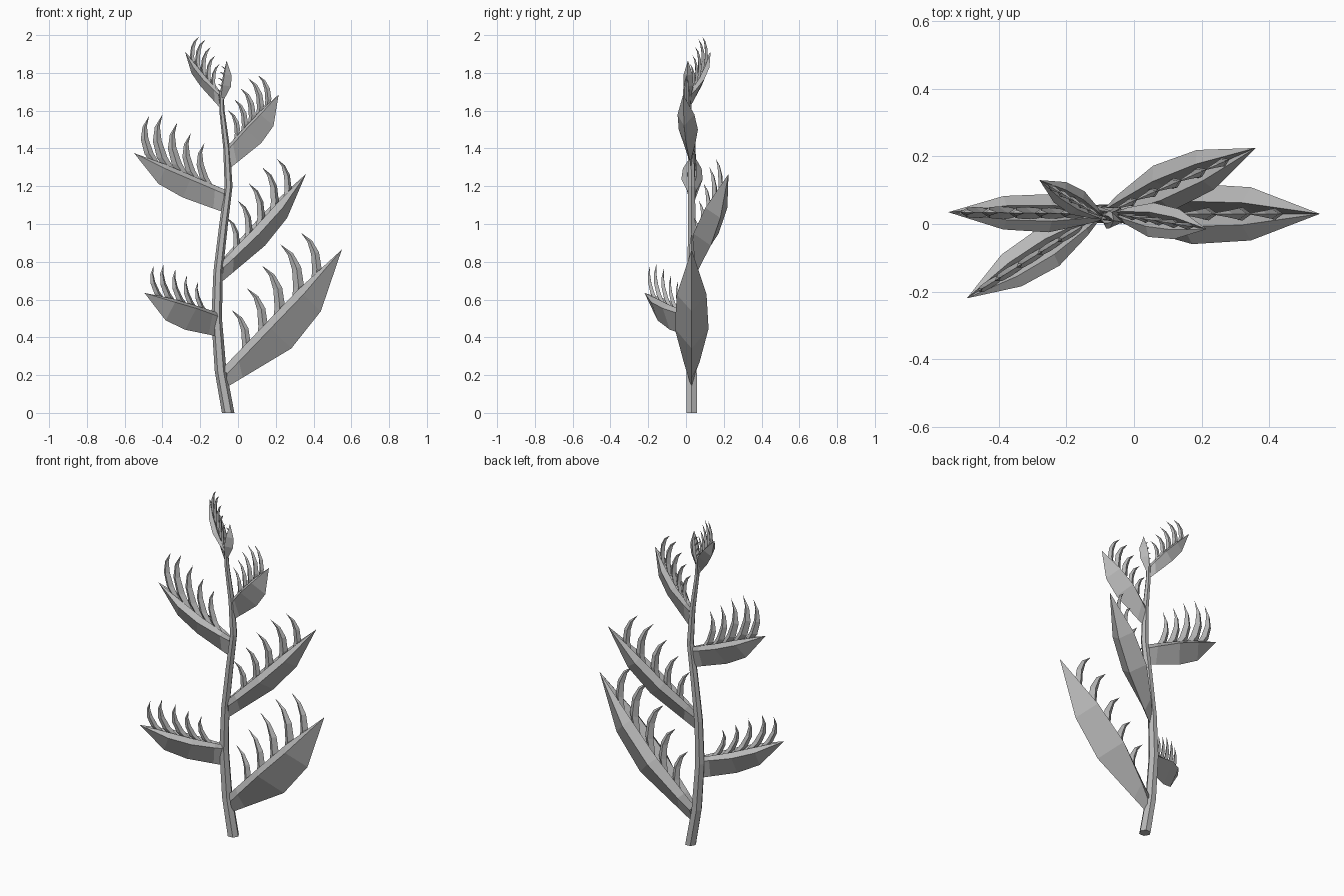
import bpy, bmesh
from math import cos, sin, pi
from mathutils import Vector

cube = bpy.data.objects.get("Cube")
if cube:
    bpy.data.objects.remove(cube)

grey = bpy.data.materials.new("plain_grey")
grey.use_nodes = True
colour = (0.48, 0.48, 0.48, 1)
grey.diffuse_color = colour
grey.node_tree.nodes["Principled BSDF"].inputs["Base Color"].default_value = colour


def loft(bm, rings, point=None):
    """Skin closed rings, cap the start, and end in a point or a cap."""
    loops = [[bm.verts.new(p) for p in ring] for ring in rings]
    n = len(loops[0])
    for a, b in zip(loops, loops[1:]):
        for i in range(n):
            j = (i + 1) % n
            bm.faces.new((a[i], a[j], b[j], b[i]))
    bm.faces.new(loops[0][::-1])
    if point is None:
        bm.faces.new(loops[-1])
    else:
        tip = bm.verts.new(point)
        for i in range(n):
            bm.faces.new((loops[-1][i], loops[-1][(i + 1) % n], tip))


def finish(bm, name):
    bmesh.ops.recalc_face_normals(bm, faces=bm.faces)
    mesh = bpy.data.meshes.new(name)
    bm.to_mesh(mesh)
    bm.free()
    mesh.materials.append(grey)
    bpy.context.collection.objects.link(bpy.data.objects.new(name, mesh))


# Stem: six-sided tapering tube (x, y, z, radius)
stem_path = [(-.052, .03, 0, .033), (-.092, .03, .22, .031), (-.113, .03, .5, .028),
             (-.105, .03, .75, .025), (-.076, .03, 1, .023), (-.05, .03, 1.2, .021),
             (-.06, .025, 1.4, .018), (-.085, .018, 1.6, .014), (-.087, .015, 1.7, .01)]
bm = bmesh.new()
loft(bm, [[(x + r * cos(k * pi / 3), y + r * sin(k * pi / 3), z) for k in range(6)]
          for x, y, z, r in stem_path])
finish(bm, "stem")

# Pod stations: distance along, width share, keel share
STATIONS = [(0, .2, 0), (.1, .48, 0), (.37, 1, 1), (.65, .88, .86)]
# Spines: distance along, length share
SPINES = [(.13, .8), (.27, .88), (.41, .97), (.57, 1), (.73, .87)]
# Spine curve: along, up, thickness share
CURVE = [(0, 0, .8), (.27, .18, 1), (.47, .42, .85), (.57, .66, .5)]


def pod(name, base, tip, width, keel, drop, spine):
    base, tip = Vector(base), Vector(tip)
    size = (tip - base).length
    along = (tip - base).normalized()
    side = along.cross(Vector((0, 0, 1))).normalized()
    up = side.cross(along)

    def at(s, w, n):
        return base + (along * s + side * w + up * n) * size

    # Keeled shell with sloping shoulders and a trough along the top;
    # the keel runs straight from a low root on the stem to the belly
    root = base - Vector((0, 0, drop))
    belly = at(.37, 0, -keel)
    bm = bmesh.new()
    rings = []
    for s, w, k in STATIONS:
        w *= width
        low = at(s, 0, -k * keel) if k else root.lerp(belly, s / .37)
        rings.append([low, at(s, w, -.02), at(s, w * .42, .022),
                      at(s, 0, -.05), at(s, -w * .42, .022), at(s, -w, -.02)])
    loft(bm, rings, tip)
    finish(bm, name)

    # Row of curved spines rising from the trough
    bm = bmesh.new()
    for s, share in SPINES:
        h = spine * share
        rings = []
        for a, u, t in CURVE:
            r = .08 * t * h
            c = (s + a * h, u * h - .03)
            rings.append([at(c[0] + r, 0, c[1] - r * .6), at(c[0], r * .8, c[1]),
                          at(c[0] - r, 0, c[1] + r * .6), at(c[0], -r * .8, c[1])])
        loft(bm, rings, at(s + .57 * h, 0, .9 * h - .03))
    finish(bm, name + "_spines")


pod("lowest_left_pod", (-.07, .03, .22), (.55, .03, .865), .1, .19, .09, .35)
pod("low_right_pod", (-.11, .02, .52), (-.495, -.22, .635), .135, .27, .115, .46)
pod("middle_left_pod", (-.09, .03, .78), (.36, .225, 1.265), .105, .15, .09, .36)
pod("upper_right_pod", (-.07, .03, 1.17), (-.55, .035, 1.375), .108, .22, .11, .56)
pod("upper_left_pod", (-.055, .03, 1.4), (.215, -.015, 1.685), .13, .28, .115, .53)
pod("top_right_pod", (-.095, .02, 1.69), (-.28, .13, 1.91), .13, .19, .075, .53)
pod("top_bud", (-.095, .015, 1.66), (-.06, .01, 1.865), .13, .22, .04, .2)
